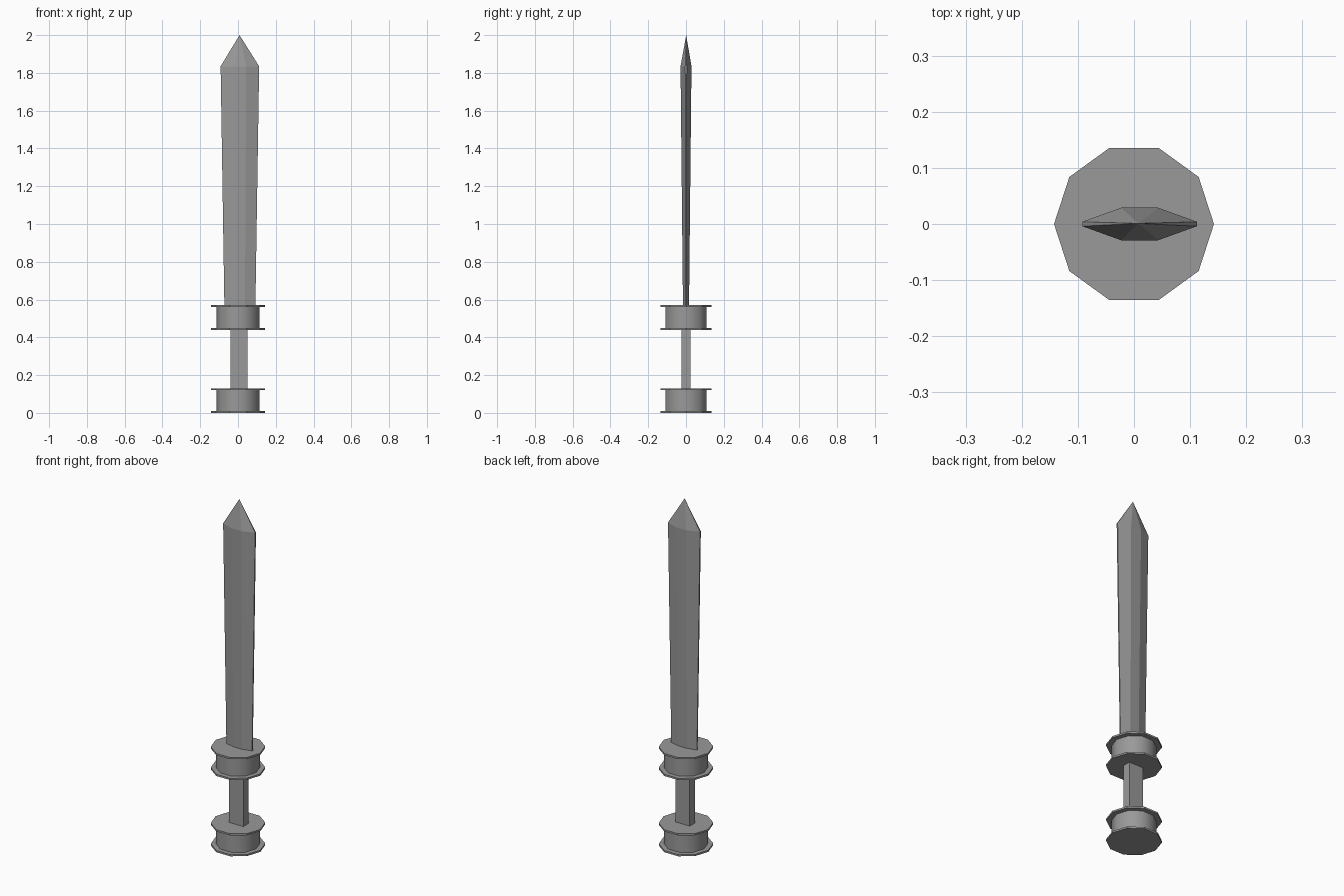
import bpy
from math import radians

if "Cube" in bpy.data.objects:
    bpy.data.objects.remove(bpy.data.objects["Cube"])


def prism(name, sections):
    """Closed solid lofted through rings of equal point count; a single point ends in a tip."""
    verts, faces, rings = [], [], []
    for ring in sections:
        rings.append(list(range(len(verts), len(verts) + len(ring))))
        verts += ring
    for a, b in zip(rings, rings[1:]):
        n = len(a)
        for i in range(n):
            j = (i + 1) % n
            if len(b) == 1:
                faces.append((a[i], a[j], b[0]))
            else:
                faces.append((a[i], a[j], b[j], b[i]))
    faces.append(tuple(reversed(rings[0])))
    if len(rings[-1]) > 1:
        faces.append(tuple(rings[-1]))
    mesh = bpy.data.meshes.new(name)
    mesh.from_pydata(verts, [], faces)
    obj = bpy.data.objects.new(name, mesh)
    bpy.context.collection.objects.link(obj)
    return obj


def octagon(cx, z, half_x, half_y, flat_x, flat_y):
    """Flattened eight-sided section, counter-clockwise."""
    pts = [(half_x, -flat_y), (half_x, flat_y), (flat_x, half_y), (-flat_x, half_y),
           (-half_x, flat_y), (-half_x, -flat_y), (-flat_x, -half_y), (flat_x, -half_y)]
    return [(cx + x, y, z) for x, y in pts]


def rectangle(cx, z, half_x, half_y):
    return [(cx + sx * half_x, sy * half_y, z)
            for sx, sy in ((1, -1), (1, 1), (-1, 1), (-1, -1))]


def disc(name, radius, z0, z1):
    bpy.ops.mesh.primitive_cylinder_add(vertices=10, radius=radius, depth=z1 - z0,
                                        location=(0, 0, (z0 + z1) / 2),
                                        rotation=(0, 0, radians(18)))
    obj = bpy.context.object
    obj.name = name
    return obj


# Pommel and guard: ten-sided spools with thin flanges
for part, z in (("pommel", 0.0), ("guard", 0.44)):
    disc(part + "_lower_flange", 0.1425, z, z + 0.01)
    disc(part + "_upper_flange", 0.1425, z + 0.12, z + 0.13)
    disc(part + "_drum", 0.115, z + 0.005, z + 0.125)
    bpy.ops.object.shade_smooth_by_angle(angle=radians(40))

# Grip
prism("grip", [rectangle(0.005, z, 0.045, 0.023) for z in (0.125, 0.45)])

# Blade: widens upward, then closes to a point
prism("blade", [
    octagon(0.01, 0.56, 0.082, 0.016, 0.027, 0.003),
    octagon(0.01, 1.835, 0.102, 0.029, 0.033, 0.004),
    [(0.008, 0.001, 2.0)],
])

# Dark grey metal throughout
metal = bpy.data.materials.new("dark_metal")
metal.diffuse_color = (0.32, 0.32, 0.32, 1)
metal.use_nodes = True
metal.node_tree.nodes["Principled BSDF"].inputs["Base Color"].default_value = metal.diffuse_color
for obj in bpy.context.scene.objects:
    obj.data.materials.append(metal)
